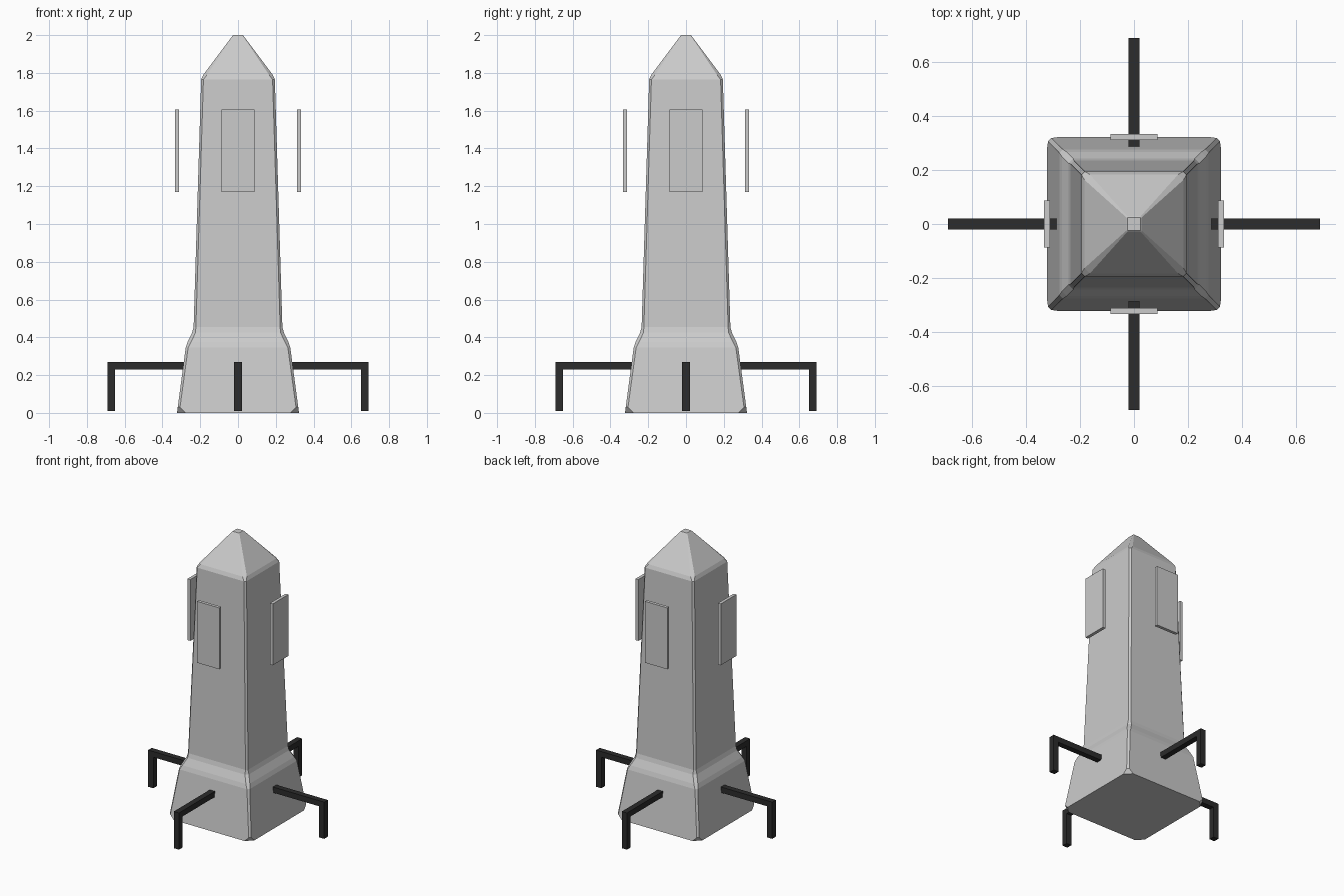
import bpy, bmesh, math
from mathutils import Matrix

if "Cube" in bpy.data.objects:
    bpy.data.objects.remove(bpy.data.objects["Cube"])


def material(name, value):
    m = bpy.data.materials.new(name)
    m.diffuse_color = (value, value, value, 1)
    m.use_nodes = True
    m.node_tree.nodes["Principled BSDF"].inputs["Base Color"].default_value = m.diffuse_color
    return m


stone = material("light grey", 0.6)
iron = material("near black", 0.025)


def finish(name, bm, mat):
    bmesh.ops.recalc_face_normals(bm, faces=bm.faces)
    mesh = bpy.data.meshes.new(name)
    bm.to_mesh(mesh)
    bm.free()
    mesh.materials.append(mat)
    obj = bpy.data.objects.new(name, mesh)
    bpy.context.collection.objects.link(obj)
    return obj


def add_box(bm, lo, hi):
    size = [b - a for a, b in zip(lo, hi)]
    mid = [(a + b) / 2 for a, b in zip(lo, hi)]
    bmesh.ops.create_cube(bm, size=1, matrix=Matrix.Translation(mid) @ Matrix.Diagonal((*size, 1)))


# Tapered pillar: chamfered square sections as (height, half width, chamfer)
sections = [(0, 0.323, 0.045), (0.03, 0.319, 0.012), (0.345, 0.277, 0.013),
            (0.375, 0.267, 0.018), (0.425, 0.243, 0.018), (0.455, 0.235, 0.012),
            (1.765, 0.195, 0.012), (1.79, 0.184, 0.02), (1.995, 0.03, 0.004),
            (2.0, 0.025, 0.003)]
bm = bmesh.new()
rings = []
for z, w, c in sections:
    i = w - c
    pts = [(w, -i), (w, i), (i, w), (-i, w), (-w, i), (-w, -i), (-i, -w), (i, -w)]
    rings.append([bm.verts.new((x, y, z)) for x, y in pts])
for a, b in zip(rings, rings[1:]):
    for k in range(8):
        n = (k + 1) % 8
        bm.faces.new((a[k], a[n], b[n], b[k]))
bm.faces.new(rings[0][::-1])
bm.faces.new(rings[-1])
finish("pillar", bm, stone)

# One floating panel and one bent leg on each side
for k, side in enumerate(("right", "back", "left", "front")):
    turn = Matrix.Rotation(k * math.pi / 2, 4, 'Z')

    bm = bmesh.new()
    add_box(bm, (0.312, -0.087, 1.17), (0.334, 0.087, 1.605))
    bm.transform(turn)
    finish(side + "_panel", bm, stone)

    # Leg: L-shaped profile extruded across its width
    bm = bmesh.new()
    outline = [(0.28, 0.23), (0.65, 0.23), (0.65, 0.01), (0.69, 0.01), (0.69, 0.27), (0.28, 0.27)]
    face = bm.faces.new([bm.verts.new((x, -0.02, z)) for x, z in outline])
    ext = bmesh.ops.extrude_face_region(bm, geom=[face])
    moved = [v for v in ext["geom"] if isinstance(v, bmesh.types.BMVert)]
    bmesh.ops.translate(bm, verts=moved, vec=(0, 0.04, 0))
    bm.transform(turn)
    finish(side + "_leg", bm, iron)
